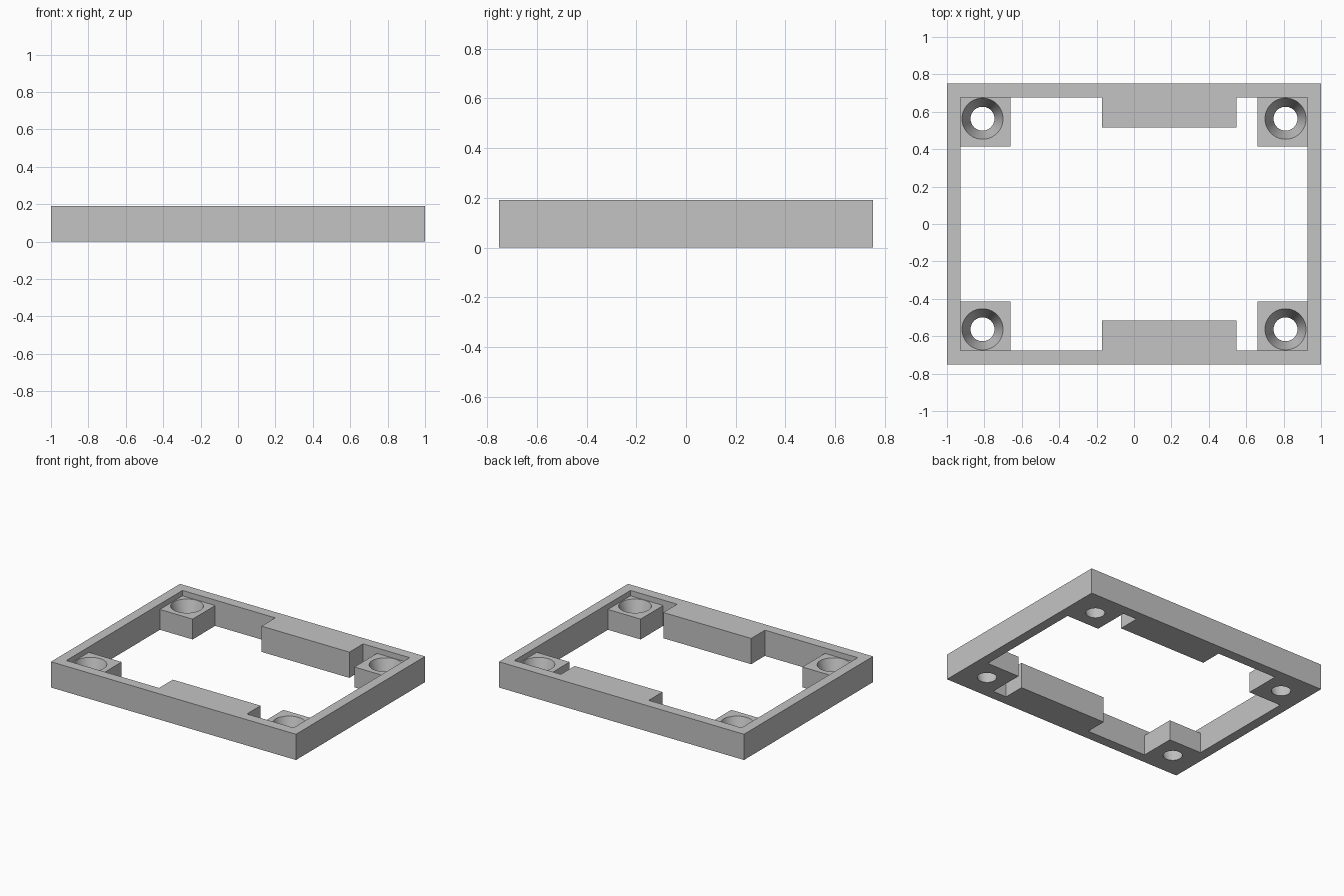
import bpy
import math

cube = bpy.data.objects.get("Cube")
if cube:
    bpy.data.objects.remove(cube, do_unlink=True)

HEIGHT, POST_HEIGHT = 0.19, 0.15
HALF_X, HALF_Y = 1.0, 0.752
IN_X, IN_Y = 0.927, 0.677
BITE = 0.03  # overlap of the joined parts into the wall

grey = bpy.data.materials.new("plain grey")
grey.use_nodes = True
colour = (0.55, 0.55, 0.55, 1)
grey.diffuse_color = colour
grey.node_tree.nodes["Principled BSDF"].inputs["Base Color"].default_value = colour


def box(name, x0, x1, y0, y1, z0, z1):
    """Box between two corners, with its scale applied."""
    bpy.ops.mesh.primitive_cube_add(
        size=1, location=((x0 + x1) / 2, (y0 + y1) / 2, (z0 + z1) / 2))
    ob = bpy.context.object
    ob.name = name
    ob.scale = (abs(x1 - x0), abs(y1 - y0), z1 - z0)
    bpy.ops.object.transform_apply(location=True, rotation=True, scale=True)
    ob.data.materials.append(grey)
    return ob


def combine(target, other, operation):
    """Apply a boolean and discard the helper."""
    mod = target.modifiers.new(operation.title(), "BOOLEAN")
    mod.operation, mod.object, mod.solver = operation, other, "EXACT"
    bpy.context.view_layer.objects.active = target
    bpy.ops.object.modifier_apply(modifier=mod.name)
    bpy.data.objects.remove(other, do_unlink=True)


# Open rectangular frame
frame = box("mounting_frame", -HALF_X, HALF_X, -HALF_Y, HALF_Y, 0, HEIGHT)
combine(frame, box("opening", -IN_X, IN_X, -IN_Y, IN_Y, -0.1, 0.3), "DIFFERENCE")

for sy in (-1, 1):
    # Thick pad on each long wall, off centre
    pad = box("wall_pad", -0.17, 0.547, sy * 0.517, sy * (IN_Y + BITE), 0, HEIGHT)
    combine(frame, pad, "UNION")
    for sx in (-1, 1):
        # Lower corner post
        post = box("corner_post", sx * 0.66, sx * (IN_X + BITE),
                   sy * 0.414, sy * (IN_Y + BITE), 0, POST_HEIGHT)
        combine(frame, post, "UNION")

# Tapered screw holes through the posts, wide end up
slope = (0.11 - 0.064) / POST_HEIGHT
extra = 0.02
for sy in (-1, 1):
    for sx in (-1, 1):
        bpy.ops.mesh.primitive_cone_add(
            vertices=64, radius1=0.064 - slope * extra, radius2=0.11,
            depth=POST_HEIGHT + extra,
            location=(sx * 0.81, sy * 0.563, (POST_HEIGHT - extra) / 2 + 0.0005))
        hole = bpy.context.object
        hole.data.materials.append(grey)
        combine(frame, hole, "DIFFERENCE")

bpy.ops.object.select_all(action="DESELECT")
frame.select_set(True)
bpy.context.view_layer.objects.active = frame
bpy.ops.object.shade_smooth_by_angle(angle=math.radians(30))
